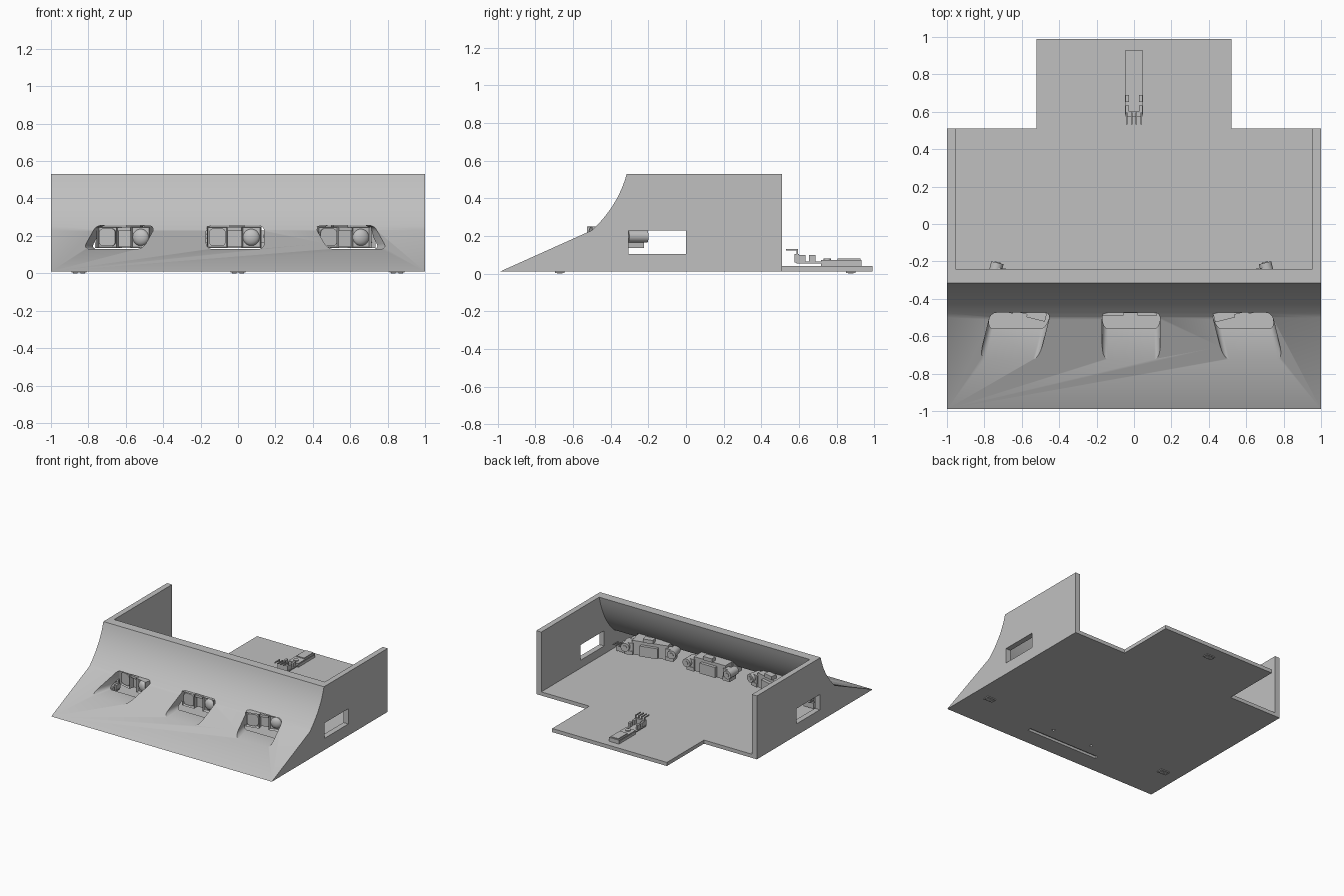
import bpy, bmesh
from math import radians, pi
from mathutils import Matrix, Vector

if "Cube" in bpy.data.objects:
    bpy.data.objects.remove(bpy.data.objects["Cube"], do_unlink=True)

grey = bpy.data.materials.new("plain grey")
grey.use_nodes = True
grey.diffuse_color = (0.53, 0.53, 0.53, 1)
grey.node_tree.nodes["Principled BSDF"].inputs["Base Color"].default_value = (0.53, 0.53, 0.53, 1)


def make(name, bm, place=None):
    bmesh.ops.recalc_face_normals(bm, faces=bm.faces)
    mesh = bpy.data.meshes.new(name)
    bm.to_mesh(mesh)
    bm.free()
    mesh.materials.append(grey)
    ob = bpy.data.objects.new(name, mesh)
    bpy.context.collection.objects.link(ob)
    if place:
        ob.matrix_world = place
    return ob


def add_box(bm, x, y, z, bevel=0, recess=0):
    """Box from three ranges; recess sinks the front face to leave a frame."""
    size = Matrix.Diagonal((x[1] - x[0], y[1] - y[0], z[1] - z[0], 1))
    mid = Vector((sum(x) / 2, sum(y) / 2, sum(z) / 2))
    made = bmesh.ops.create_cube(bm, size=1, matrix=Matrix.Translation(mid) @ size)
    verts = made["verts"]
    if recess:
        faces = {f for v in verts for f in v.link_faces}
        front = min(faces, key=lambda f: f.calc_center_median().y)
        bmesh.ops.inset_region(bm, faces=[front], thickness=0.008)
        for v in front.verts:
            v.co.y += recess
    if bevel:
        edges = {e for v in verts for e in v.link_edges
                 if abs(e.verts[0].co.y - e.verts[1].co.y) > 1e-4}
        bmesh.ops.bevel(bm, geom=list(edges), offset=bevel, segments=5,
                        profile=0.5, affect='EDGES')


def add_rod(bm, centre, radius, depth, axis='Z'):
    turn = Matrix.Rotation(pi / 2, 4, 'X') if axis == 'Y' else Matrix()
    bmesh.ops.create_cone(bm, cap_ends=True, segments=24, radius1=radius, radius2=radius,
                          depth=depth, matrix=Matrix.Translation(centre) @ turn)


def add_prism(bm, profile, half_width):
    verts = [bm.verts.new((-half_width, y, z)) for y, z in profile]
    face = bm.faces.new(verts)
    moved = bmesh.ops.extrude_face_region(bm, geom=[face])["geom"]
    bmesh.ops.translate(bm, vec=(2 * half_width, 0, 0),
                        verts=[g for g in moved if isinstance(g, bmesh.types.BMVert)])


def curve(a, b, c, steps=12):
    a, b, c = Vector(a), Vector(b), Vector(c)
    return [tuple(a * (1 - t) ** 2 + b * 2 * t * (1 - t) + c * t * t)
            for t in (i / steps for i in range(steps + 1))]


def combine(target, other, operation):
    mod = target.modifiers.new("combine", 'BOOLEAN')
    mod.operation, mod.solver, mod.object = operation, 'EXACT', other
    bpy.context.view_layer.objects.active = target
    bpy.ops.object.modifier_apply(modifier=mod.name)
    bpy.data.objects.remove(other, do_unlink=True)


def smooth(ob):
    bpy.ops.object.select_all(action='DESELECT')
    ob.select_set(True)
    bpy.context.view_layer.objects.active = ob
    bpy.ops.object.shade_smooth_by_angle(angle=radians(25))


# Ramp-fronted shell, hollowed and open at top and back
bm = bmesh.new()
add_prism(bm, [(-0.99, 0.01)] + curve((-0.5, 0.23), (-0.36, 0.36), (-0.315, 0.53))
          + [(0.51, 0.53), (0.51, 0.01)], 1.0)
shell = make("shell", bm)
bm = bmesh.new()
add_prism(bm, [(-0.755, 0.04)] + curve((-0.43, 0.19), (-0.29, 0.32), (-0.24, 0.53))
          + [(-0.24, 0.6), (0.6, 0.6), (0.6, 0.04)], 0.955)
combine(shell, make("hollow", bm), 'DIFFERENCE')

# Rear floor extension
bm = bmesh.new()
add_box(bm, (-0.52, 0.52), (0.4, 0.99), (0.01, 0.04))
combine(shell, make("rear_floor", bm), 'UNION')

# Side windows
bm = bmesh.new()
add_box(bm, (-1.2, 1.2), (-0.305, 0.0), (0.105, 0.23))
combine(shell, make("window_cutter", bm), 'DIFFERENCE')

# Underside slot and two small holes
bm = bmesh.new()
add_box(bm, (-0.33, 0.33), (-0.845, -0.815), (-0.1, 0.03))
for x in (-0.185, 0.185):
    add_rod(bm, (x, -0.72, 0), 0.011, 0.06)
combine(shell, make("underside_cutter", bm), 'DIFFERENCE')

# Three sensor pockets through the ramp, outer two fanned outwards
places = {}
for label, x, angle in (("right", -0.605, -14), ("centre", -0.015, 0), ("left", 0.575, 14)):
    places[label] = Matrix.Translation((x, -0.47, 0)) @ Matrix.Rotation(radians(angle), 4, 'Z')
    bm = bmesh.new()
    add_box(bm, (-0.155, 0.155), (-0.4, 0.12), (0.13, 0.255), bevel=0.03)
    combine(shell, make("pocket_cutter", bm, places[label]), 'DIFFERENCE')
smooth(shell)

# Distance sensors behind the pockets
for label, place in places.items():
    bm = bmesh.new()
    add_box(bm, (-0.15, -0.04), (-0.02, 0.1), (0.135, 0.25), bevel=0, recess=0.025)
    add_box(bm, (0.035, 0.137), (-0.02, 0.1), (0.135, 0.25), bevel=0, recess=0.025)
    add_box(bm, (-0.04, 0.035), (0.02, 0.1), (0.14, 0.225))
    add_box(bm, (-0.04, 0.035), (-0.005, 0.05), (0.225, 0.245))
    add_box(bm, (-0.145, 0.14), (0.085, 0.19), (0.135, 0.25))
    add_box(bm, (-0.07, 0.07), (0.19, 0.215), (0.14, 0.225))
    add_box(bm, (-0.03, 0.05), (0.15, 0.2), (0.25, 0.28))
    for side in (-1, 1):
        add_box(bm, sorted((side * 0.13, side * 0.195)), (0.12, 0.205), (0.135, 0.165))
        add_box(bm, sorted((side * 0.13, side * 0.19)), (0.15, 0.2), (0.165, 0.23))
        add_rod(bm, (side * 0.185, 0.172, 0.198), 0.034, 0.105, 'Y')
        add_rod(bm, (side * 0.185, 0.225, 0.198), 0.016, 0.008, 'Y')
    smooth(make(label + "_distance_sensor", bm, place))

    bm = bmesh.new()
    add_box(bm, (-0.14, -0.05), (-0.012, 0.02), (0.145, 0.24), bevel=0.025)
    bmesh.ops.create_uvsphere(bm, u_segments=24, v_segments=14, radius=0.045,
                              matrix=Matrix.Translation((0.086, 0.008, 0.192))
                              @ Matrix.Diagonal((1, 0.6, 1, 1)))
    smooth(make(label + "_sensor_lenses", bm, place))

# Small floor sensors: one on the rear floor, two under the ramp
for label, x, y, turn in (("rear", 0, 0.876, 0), ("left", 0.85, -0.67, pi), ("right", -0.85, -0.67, pi)):
    place = Matrix.Translation((x, y, 0)) @ Matrix.Rotation(turn, 4, 'Z')
    bm = bmesh.new()
    add_box(bm, (-0.048, 0.048), (-0.29, 0.05), (0.055, 0.064))
    add_box(bm, (-0.045, 0.045), (-0.16, 0.055), (0.04, 0.072))
    add_box(bm, (-0.035, 0.035), (-0.07, 0.05), (0.07, 0.08))
    add_rod(bm, (0, -0.125, 0.075), 0.02, 0.01)
    for side in (-0.036, 0.036):
        for back in (-0.26, -0.205):
            add_box(bm, (side - 0.009, side + 0.009), (back - 0.018, back + 0.018), (0.06, 0.1))
    add_box(bm, (-0.045, 0.045), (-0.3, -0.275), (0.06, 0.105))
    for i in range(4):
        px = -0.039 + i * 0.026
        add_box(bm, (px - 0.004, px + 0.004), (-0.345, -0.28), (0.122, 0.13))
        add_box(bm, (px - 0.004, px + 0.004), (-0.288, -0.28), (0.1, 0.13))
    # Feet poking out of the underside
    add_box(bm, (-0.04, 0.04), (-0.025, 0.025), (0.004, 0.045))
    for side in (-0.02, 0.02):
        add_box(bm, (side - 0.012, side + 0.012), (-0.015, 0.015), (0.0, 0.01))
    smooth(make(label + "_floor_sensor", bm, place))
